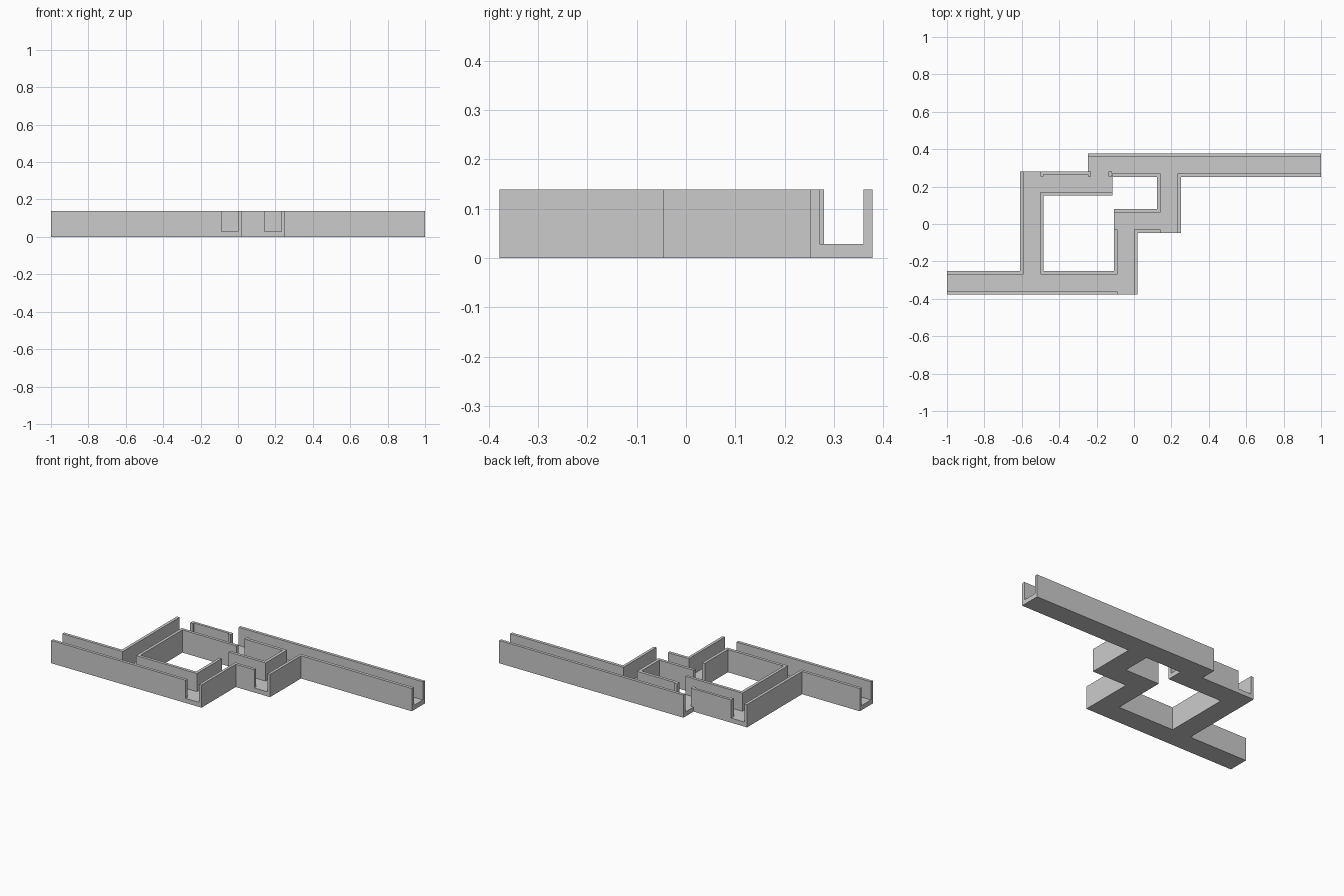
import bpy, bmesh

if "Cube" in bpy.data.objects:
    bpy.data.objects.remove(bpy.data.objects["Cube"])

FLOOR, TOP = 0.028, 0.139

# Outer footprint of every channel: x0, x1, y0, y1
outer = [
    (-1.000, 0.018, -0.378, -0.252),   # front run
    (-0.107, 0.018, -0.378, 0.080),    # centre riser
    (-0.107, 0.250, -0.047, 0.080),    # middle run
    (0.124, 0.250, -0.047, 0.378),     # right riser
    (-0.609, -0.483, -0.378, 0.280),   # left riser
    (-0.609, -0.116, 0.153, 0.280),    # upper left run
    (-0.247, 1.000, 0.252, 0.378),     # back run
]

# Hollow of every channel, running out through its open ends
inner = [
    (-1.000, 0.001, -0.360, -0.270),
    (-0.089, 0.001, -0.378, 0.062),
    (-0.107, 0.233, -0.029, 0.062),
    (0.143, 0.233, -0.047, 0.360),
    (-0.591, -0.501, -0.360, 0.280),
    (-0.591, -0.116, 0.171, 0.264),
    (-0.229, -0.135, 0.171, 0.360),    # link between the two upper runs
    (-0.247, 1.000, 0.271, 0.360),
]

# Short wall stubs left standing at the upper junctions
stubs = [(x, x + 0.018, 0.254, 0.280) for x in (-0.501, -0.247, -0.135)]

rects = outer + inner + stubs
xs = sorted({v for r in rects for v in r[:2]})
ys = sorted({v for r in rects for v in r[2:]})
zs = [0.0, FLOOR, TOP]


def inside(x, y, group):
    return any(a < x < b and c < y < d for a, b, c, d in group)


def solid(i, j, k):
    if not (0 <= i < len(xs) - 1 and 0 <= j < len(ys) - 1 and 0 <= k < 2):
        return False
    x, y = (xs[i] + xs[i + 1]) / 2, (ys[j] + ys[j + 1]) / 2
    if not inside(x, y, outer):
        return False
    return k == 0 or inside(x, y, stubs) or not inside(x, y, inner)


# Skin the solid cells: only faces that border empty space are made
SIDES = {
    (-1, 0, 0): [(0, 0, 0), (0, 0, 1), (0, 1, 1), (0, 1, 0)],
    (1, 0, 0): [(1, 0, 0), (1, 1, 0), (1, 1, 1), (1, 0, 1)],
    (0, -1, 0): [(0, 0, 0), (1, 0, 0), (1, 0, 1), (0, 0, 1)],
    (0, 1, 0): [(0, 1, 0), (0, 1, 1), (1, 1, 1), (1, 1, 0)],
    (0, 0, -1): [(0, 0, 0), (0, 1, 0), (1, 1, 0), (1, 0, 0)],
    (0, 0, 1): [(0, 0, 1), (1, 0, 1), (1, 1, 1), (0, 1, 1)],
}
bm = bmesh.new()
for i in range(len(xs) - 1):
    for j in range(len(ys) - 1):
        for k in range(2):
            if not solid(i, j, k):
                continue
            for (di, dj, dk), quad in SIDES.items():
                if not solid(i + di, j + dj, k + dk):
                    bm.faces.new([bm.verts.new((xs[i + a], ys[j + b], zs[k + c]))
                                  for a, b, c in quad])

# Weld and merge the coplanar cells into large flat faces
bmesh.ops.remove_doubles(bm, verts=bm.verts[:], dist=0.0001)
bmesh.ops.dissolve_limit(bm, angle_limit=0.01, verts=bm.verts[:], edges=bm.edges[:])

mesh = bpy.data.meshes.new("branching_channel")
bm.to_mesh(mesh)
bm.free()
bpy.context.collection.objects.link(bpy.data.objects.new("branching_channel", mesh))
